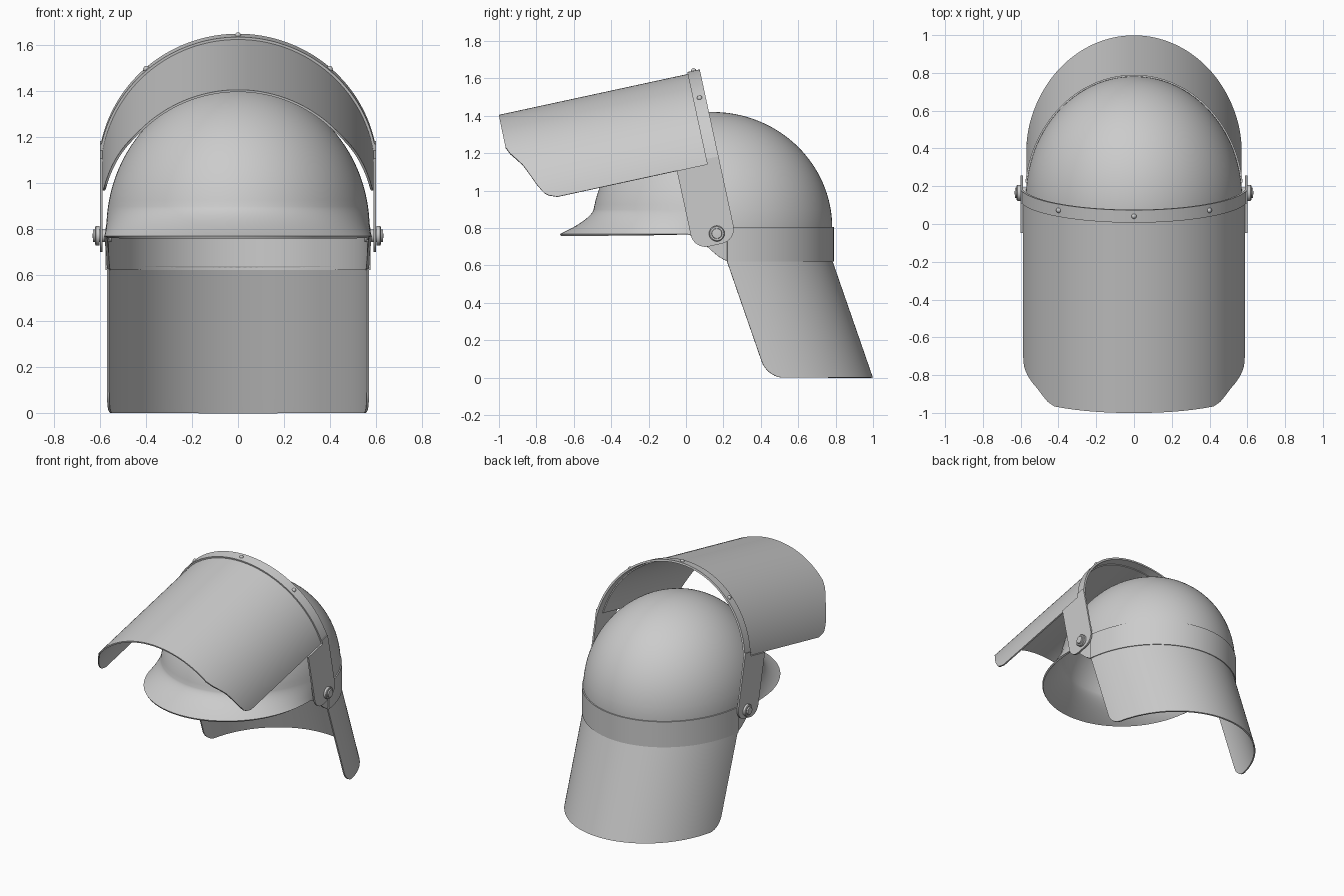
import bpy, bmesh
from math import sin, cos, pi, radians, sqrt, asin
from mathutils import Vector

if "Cube" in bpy.data.objects:
    bpy.data.objects.remove(bpy.data.objects["Cube"])

RX, RY, CY = 0.572, 0.642, 0.14      # shell plan ellipse
EQ, TOP, LOW, BRIM = 0.80, 1.42, 0.62, 0.768
VISOR_R, VISOR_ARC = 0.592, radians(80)
TILT = radians(12.2)


def finish(name, bm, thick=0.0, offset=0.0):
    bmesh.ops.remove_doubles(bm, verts=bm.verts, dist=1e-5)
    bmesh.ops.recalc_face_normals(bm, faces=bm.faces)
    mesh = bpy.data.meshes.new(name)
    bm.to_mesh(mesh)
    bm.free()
    ob = bpy.data.objects.new(name, mesh)
    bpy.context.collection.objects.link(ob)
    if thick:
        mod = ob.modifiers.new("thickness", 'SOLIDIFY')
        mod.thickness, mod.offset = thick, offset
    bpy.ops.object.select_all(action='DESELECT')
    ob.select_set(True)
    bpy.context.view_layer.objects.active = ob
    if thick:
        bpy.ops.object.modifier_apply(modifier="thickness")
    bpy.ops.object.shade_smooth_by_angle(angle=radians(35))
    return ob


def sheet(name, nu, nv, func, thick, offset=0.0):
    """Curved sheet: func maps u, v in 0..1 to a point."""
    bm = bmesh.new()
    g = [[bm.verts.new(func(i / nu, j / nv)) for j in range(nv + 1)]
         for i in range(nu + 1)]
    for i in range(nu):
        for j in range(nv):
            bm.faces.new((g[i][j], g[i + 1][j], g[i + 1][j + 1], g[i][j + 1]))
    return finish(name, bm, thick, offset)


def smooth(t):
    t = min(1, max(0, t))
    return t * t * (3 - 2 * t)


def interp(table, x):
    for (x0, y0), (x1, y1) in zip(table, table[1:]):
        if x <= x1:
            return y0 + (y1 - y0) * max(0, x - x0) / (x1 - x0)
    return table[-1][1]


def tilted(x, d, n):
    """Visor frame: d runs forward along the visor, n is up from its crown."""
    return Vector((x, 0.02 - cos(TILT) * d - sin(TILT) * n,
                   1.62 - sin(TILT) * d + cos(TILT) * n))


# Shell: half ellipsoid, straight rear wall, flared front brim
def shell_point(u, v):
    a = 2 * pi * u
    y0 = CY + RY * sin(a)
    rim = BRIM + (LOW - BRIM) * smooth(y0 / 0.24)
    if v < 0.6:
        lat = pi / 2 * (1 - v / 0.6 * 0.9)
        z, k = EQ + (TOP - EQ) * sin(lat), cos(lat)
    else:
        start = EQ + (TOP - EQ) * sin(pi / 20)
        z = start + (rim - start) * (v - 0.6) / 0.4
        k = sqrt(1 - max(0, (z - EQ) / (TOP - EQ)) ** 2)
    t = max(0, 0.9 - z) / (0.9 - BRIM)
    flare = 0.172 * max(0, -sin(a)) ** 1.3 * min(t, 1) ** 1.7
    return ((RX * k + flare) * cos(a), CY + (RY * k + flare) * sin(a), z)


sheet("helmet_shell", 128, 50, shell_point, 0.012, -1)


# Rear band and neck guard follow the rear of the shell
def rear_arc(u, start, grow):
    a = start + (pi - 2 * start) * u
    return (RX + grow) * cos(a), CY + (RY + grow) * sin(a)


def band_point(u, v):
    x, y = rear_arc(u, asin(0.08 / RY), 0.003)
    return (x, y, LOW + 0.185 * v)


def guard_point(u, v):
    z = 0.64 * v * v
    r = 0.085
    inset = r - sqrt(r * r - max(0, r - z) ** 2)
    x, y = rear_arc(u, asin(0.08 / RY) + inset / RY, -0.003)
    return (x, y + 0.215 * (1 - z / LOW), z)


sheet("rear_band", 72, 2, band_point, 0.01)
sheet("neck_guard", 72, 24, guard_point, 0.01)

# Visor: part cylinder with cut front corners
EDGE = [(0, 1.043), (45, 1.045), (50, 1.028), (59, 0.973), (71, 0.925),
        (76.5, 0.896), (79, 0.865), (80, 0.83)]


def visor_point(u, v):
    p = VISOR_ARC * (2 * u - 1)
    length = interp(EDGE, abs(p) * 180 / pi)
    return tilted(VISOR_R * sin(p), length * v, VISOR_R * (cos(p) - 1))


def hoop_point(u, v):
    p = VISOR_ARC * (2 * u - 1)
    r = VISOR_R + 0.009
    return tilted(r * sin(p), 0.01 - 0.068 * v, r * cos(p) - VISOR_R)


sheet("visor", 96, 6, visor_point, 0.01)
sheet("visor_hoop", 96, 1, hoop_point, 0.014)

# Hoop rivets
for i, deg in enumerate((-41, 0, 41)):
    p, r = radians(deg), VISOR_R + 0.015
    bm = bmesh.new()
    bmesh.ops.create_uvsphere(bm, u_segments=16, v_segments=8, radius=0.014)
    bmesh.ops.translate(bm, verts=bm.verts,
                        vec=tilted(r * sin(p), -0.025, r * cos(p) - VISOR_R))
    finish("hoop_rivet_%d" % (i + 1), bm)


# Side arms: flat plates with rounded lower ends
def arm_outline():
    pts = [(-0.058, -0.46), (0.01, -0.46), (0.01, -0.488), (0.176, -0.488)]
    for cd, start, r in ((0.096, 0, 0.08), (0.022, -90, 0.08)):
        for k in range(9):
            a = radians(start - 90 * k / 8)
            pts.append((cd + r * cos(a), -0.84 + r * sin(a)))
    return pts


# Pivot bolt: stepped radii along x
BOLT = [(0.55, 0), (0.55, 0.028), (0.602, 0.028), (0.602, 0.042),
        (0.618, 0.042), (0.622, 0.037), (0.622, 0.028), (0.63, 0.026), (0.632, 0)]

for side, s in (("left", 1), ("right", -1)):
    bm = bmesh.new()
    bm.faces.new([bm.verts.new(tilted(s * 0.594, d, n)) for d, n in arm_outline()])
    finish(side + "_visor_arm", bm, 0.012)

    def bolt_point(u, v):
        x, r = BOLT[round(v * (len(BOLT) - 1))]
        return (s * x, 0.165 + r * cos(2 * pi * u), 0.77 + r * sin(2 * pi * u))

    sheet(side + "_pivot_bolt", 32, len(BOLT) - 1, bolt_point, 0)
